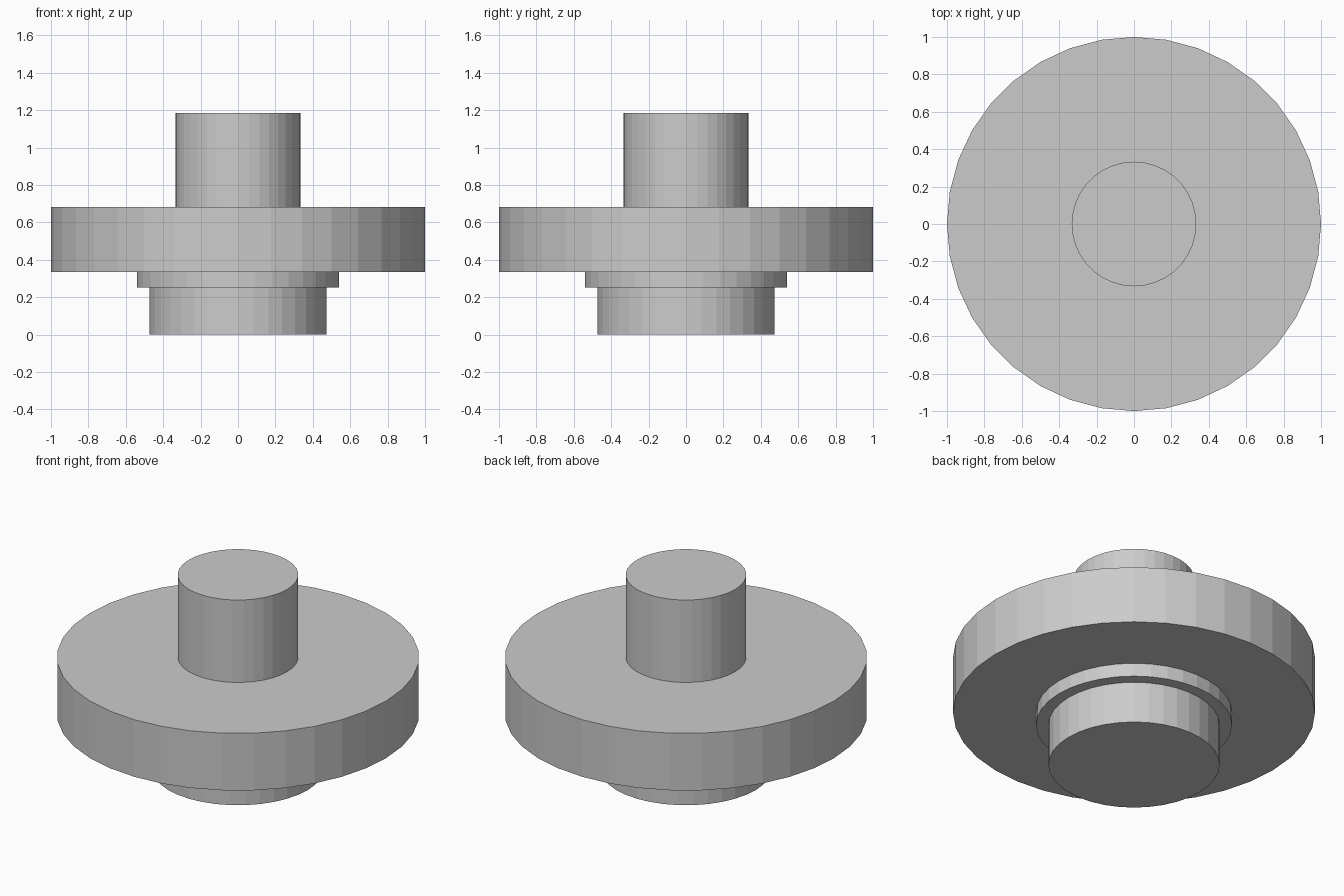
import bpy
import bmesh
from math import sin, cos, pi

if "Cube" in bpy.data.objects:
    bpy.data.objects.remove(bpy.data.objects["Cube"])

SIDES = 36


def turned(name, profile):
    """Closed solid made by spinning (radius, z) points about the z axis."""
    bm = bmesh.new()
    rings = [[bm.verts.new((r * cos(2 * pi * i / SIDES), r * sin(2 * pi * i / SIDES), z))
              for i in range(SIDES)] for r, z in profile]
    for low, high in zip(rings, rings[1:]):
        for i in range(SIDES):
            j = (i + 1) % SIDES
            bm.faces.new((low[i], low[j], high[j], high[i]))
    bm.faces.new(rings[0][::-1])
    bm.faces.new(rings[-1])
    mesh = bpy.data.meshes.new(name)
    bm.to_mesh(mesh)
    bm.free()
    obj = bpy.data.objects.new(name, mesh)
    bpy.context.collection.objects.link(obj)
    return obj


# One turned piece: lower hub, collar, wide flange, upper shaft
turned("flanged_shaft", [
    (0.473, 0.0), (0.473, 0.253),
    (0.541, 0.253), (0.541, 0.335),
    (1.0, 0.335), (1.0, 0.683),
    (0.333, 0.683), (0.333, 1.185),
])
